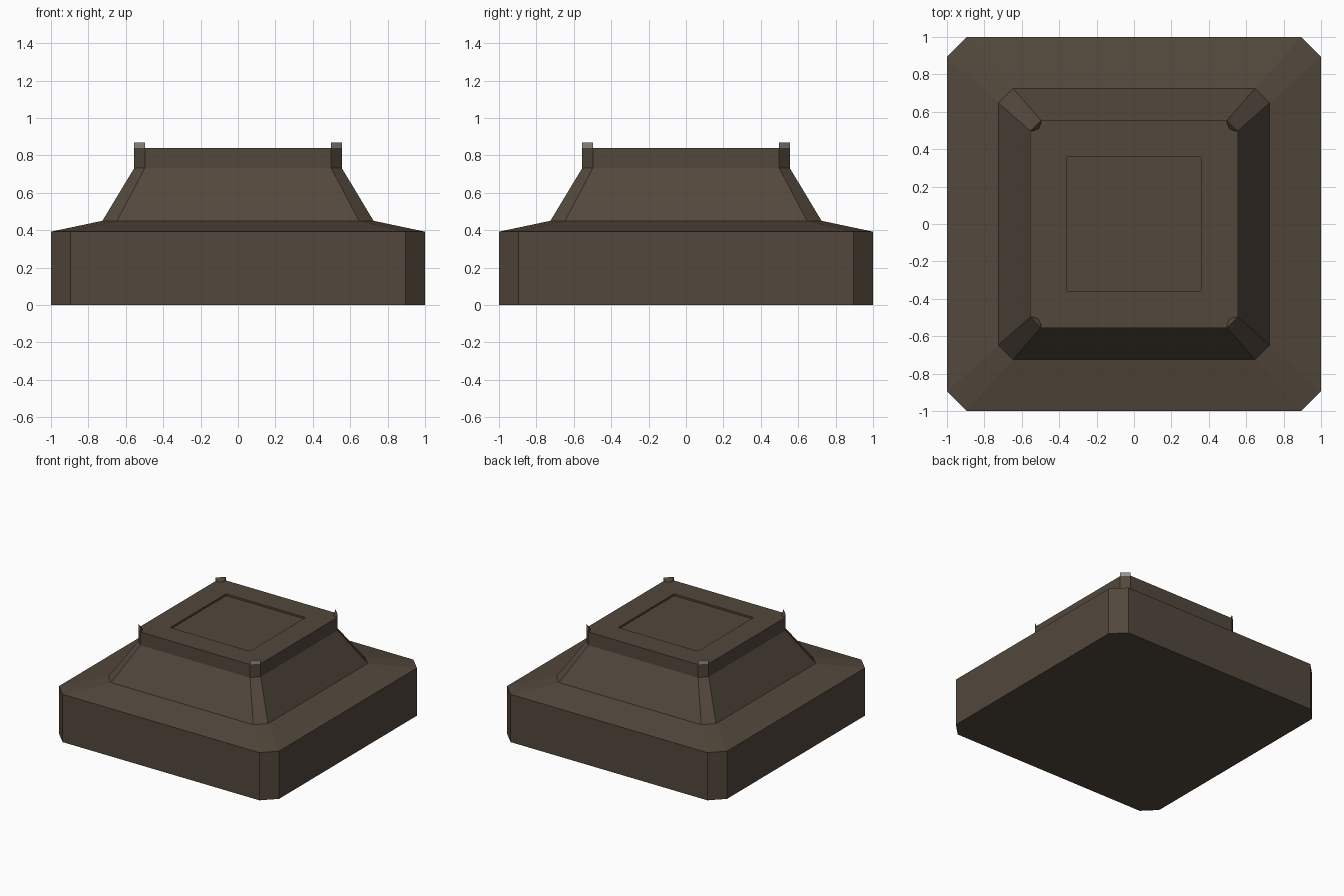
import bpy, bmesh
from mathutils import Matrix
from math import pi

if "Cube" in bpy.data.objects:
    bpy.data.objects.remove(bpy.data.objects["Cube"])


def material(name, color):
    m = bpy.data.materials.new(name)
    m.diffuse_color = color
    m.use_nodes = True
    m.node_tree.nodes["Principled BSDF"].inputs["Base Color"].default_value = m.diffuse_color
    return m


def finish(bm, name, mats):
    bmesh.ops.recalc_face_normals(bm, faces=bm.faces)
    me = bpy.data.meshes.new(name)
    bm.to_mesh(me)
    bm.free()
    for m in mats:
        me.materials.append(m)
    ob = bpy.data.objects.new(name, me)
    bpy.context.collection.objects.link(ob)
    return ob


def ring(bm, half, cut, z):
    """Square outline with chamfered corners."""
    a, b = half, half - cut
    pts = [(a, -b), (a, b), (b, a), (-b, a), (-a, b), (-a, -b), (-b, -a), (b, -a)]
    return [bm.verts.new((x, y, z)) for x, y in pts]


brown = material("dark_brown", (0.085, 0.064, 0.045, 1))
grey = material("tip_grey", (0.3, 0.28, 0.28, 1))

# Stepped pedestal: half width, corner cut, height; ends in the recessed top panel
profile = [(1, .105, 0), (1, .105, .392), (.725, .078, .45), (.555, .057, .732),
           (.555, .057, .84), (.362, .008, .84), (.362, .008, .825)]
bm = bmesh.new()
rings = [ring(bm, *p) for p in profile]
for lo, hi in zip(rings, rings[1:]):
    for i in range(8):
        j = (i + 1) % 8
        bm.faces.new((lo[i], lo[j], hi[j], hi[i]))
bm.faces.new(rings[0][::-1])
bm.faces.new(rings[-1])
finish(bm, "pedestal", [brown])

# Small wedge tips standing on the four cut corners, grey on the outside
for k in range(4):
    bm = bmesh.new()
    a, b = .555, .498
    base = [bm.verts.new((x, y, .84)) for x, y in
            [(a, b), (b, a), (b, .535), (.51, .51), (.535, b)]]
    top = [bm.verts.new((x, y, .87)) for x, y in [(a, b), (b, a)]]
    outer = bm.faces.new((base[0], base[1], top[1], top[0]))
    outer.material_index = 1
    bm.faces.new((base[1], base[2], top[1]))
    bm.faces.new((base[2], base[3], top[1]))
    bm.faces.new((base[3], top[0], top[1]))
    bm.faces.new((base[3], base[4], top[0]))
    bm.faces.new((base[4], base[0], top[0]))
    bm.faces.new(base[::-1])
    bm.transform(Matrix.Rotation(k * pi / 2, 4, 'Z'))
    finish(bm, f"corner_tip_{k + 1}", [brown, grey])
